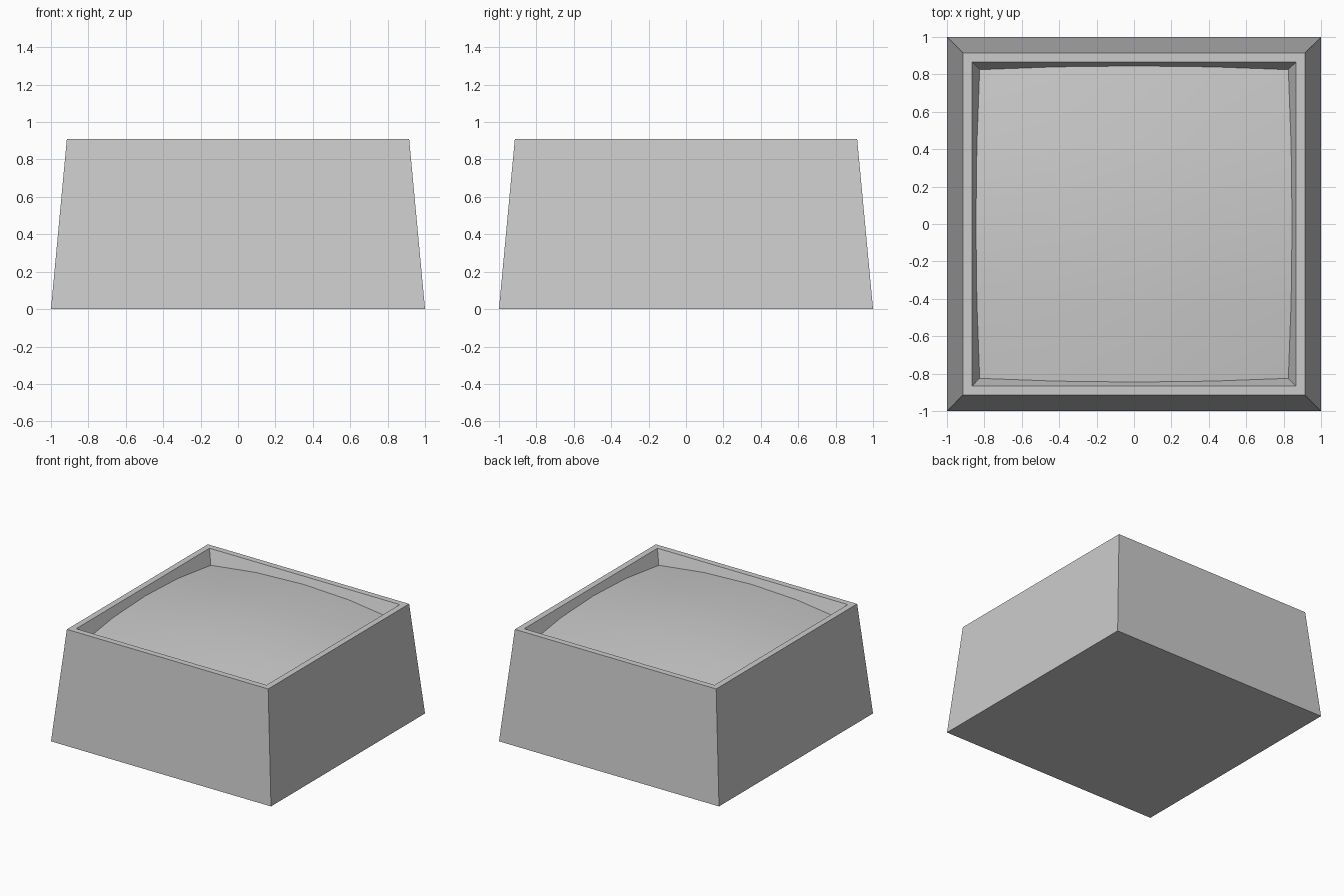
import bpy, bmesh

if "Cube" in bpy.data.objects:
    bpy.data.objects.remove(bpy.data.objects["Cube"])

TOP, RIM_IN, RIM_OUT, BASE = 0.91, 0.865, 0.915, 1.0

bm = bmesh.new()

# Gently domed floor of the recess; its edge lies on the sloped inner walls
bmesh.ops.create_grid(bm, x_segments=4, y_segments=4, size=1)
for v in bm.verts:
    drop = 0.057 * (v.co.x ** 2 + v.co.y ** 2)
    half = RIM_IN - 0.35 * drop
    v.co = (v.co.x * half, v.co.y * half, TOP - drop)


def grow(half, z):
    """Extrude the open border to a square of the given half size and height."""
    border = [e for e in bm.edges if e.is_boundary]
    new = bmesh.ops.extrude_edge_only(bm, edges=border)["geom"]
    for v in (g for g in new if isinstance(g, bmesh.types.BMVert)):
        k = half / max(abs(v.co.x), abs(v.co.y))
        v.co = (v.co.x * k, v.co.y * k, z)


# Inner walls, flat rim, tapered outer walls
for half, z in ((RIM_IN, TOP), (RIM_OUT, TOP), (BASE, 0)):
    grow(half, z)

# Closed underside
bmesh.ops.holes_fill(bm, edges=[e for e in bm.edges if e.is_boundary], sides=0)
bmesh.ops.dissolve_limit(bm, angle_limit=0.01, verts=bm.verts[:], edges=bm.edges[:])
bmesh.ops.recalc_face_normals(bm, faces=bm.faces[:])

mesh = bpy.data.meshes.new("tapered_cap")
bm.to_mesh(mesh)
bm.free()
cap = bpy.data.objects.new("tapered_cap", mesh)
bpy.context.collection.objects.link(cap)
bpy.context.view_layer.objects.active = cap
cap.select_set(True)
bpy.ops.object.shade_smooth_by_angle()
